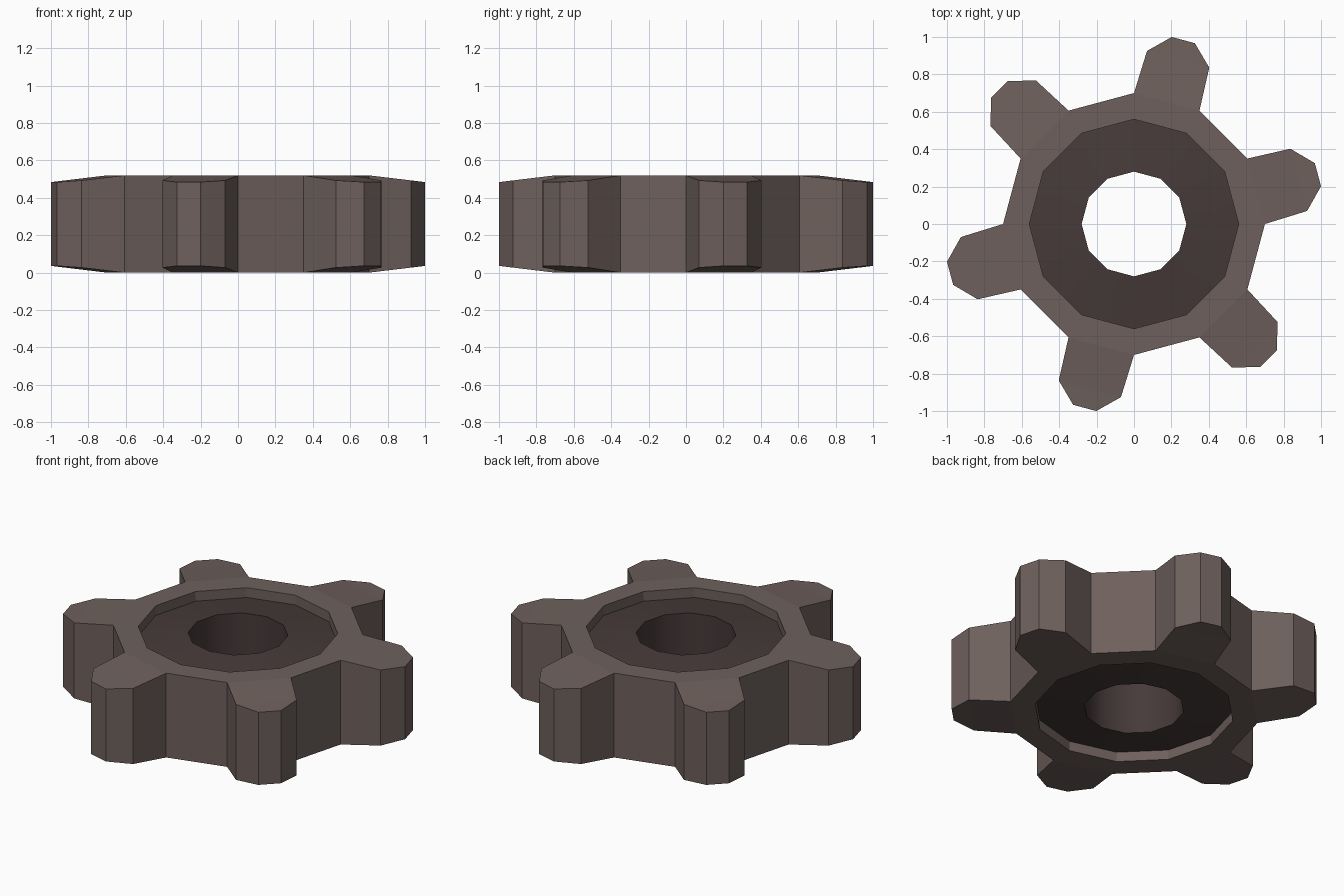
import bpy, bmesh, math

if "Cube" in bpy.data.objects:
    bpy.data.objects.remove(bpy.data.objects["Cube"])


def material(name, rgb):
    m = bpy.data.materials.new(name)
    m.diffuse_color = (*rgb, 1.0)
    m.use_nodes = True
    m.node_tree.nodes["Principled BSDF"].inputs["Base Color"].default_value = m.diffuse_color
    return m


steel = material("warm grey steel", (0.155, 0.117, 0.107))
dark = material("dark bore steel", (0.062, 0.042, 0.042))

HEIGHT = 0.52


def polar(r, deg, z):
    a = math.radians(deg)
    return (r * math.cos(a), r * math.sin(a), z)


bm = bmesh.new()

# Hub cross-section (radius, z): root wall, rim, recess wall, recess cone, bore
section = [(0.70, 0.0), (0.70, HEIGHT), (0.56, HEIGHT), (0.56, HEIGHT - 0.06),
           (0.28, HEIGHT - 0.025), (0.28, 0.025), (0.56, 0.06), (0.56, 0.0)]
rings = [[bm.verts.new(polar(r, 30 * k, z)) for r, z in section] for k in range(12)]
dark_strips = {3, 4, 5}
n = len(section)

for k in range(12):
    a, b = rings[k], rings[(k + 1) % 12]
    for i in range(n):
        if i == 0 and k % 2 == 0:
            continue  # a tooth grows from this wall
        j = (i + 1) % n
        f = bm.faces.new((a[i], b[i], b[j], a[j]))
        if i in dark_strips:
            f.material_index = 1
            f.smooth = True

# Six teeth, tapering slightly in thickness towards rounded tips
tip = [(0.928, -10.7, 0.027), (1.02, -3.6, 0.036), (1.02, 3.6, 0.036), (0.928, 10.7, 0.027)]
for k in range(0, 12, 2):
    a, b = rings[k], rings[(k + 1) % 12]
    mid = 30 * k + 15
    low = [a[0]] + [bm.verts.new(polar(r, mid + d, t)) for r, d, t in tip] + [b[0]]
    top = [a[1]] + [bm.verts.new(polar(r, mid + d, HEIGHT - t)) for r, d, t in tip] + [b[1]]
    for i in range(5):
        bm.faces.new((low[i], low[i + 1], top[i + 1], top[i]))
    for row in (low, top):
        bm.faces.new((row[0], row[1], row[4], row[5]))
        bm.faces.new((row[1], row[2], row[3], row[4]))

bmesh.ops.recalc_face_normals(bm, faces=bm.faces)

# Keep creases sharp between bore, recess and rim
for e in bm.edges:
    if len(e.link_faces) == 2 and e.calc_face_angle() > math.radians(40):
        e.smooth = False

mesh = bpy.data.meshes.new("gear_wheel")
bm.to_mesh(mesh)
bm.free()
mesh.materials.append(steel)
mesh.materials.append(dark)
gear = bpy.data.objects.new("gear_wheel", mesh)
bpy.context.collection.objects.link(gear)
